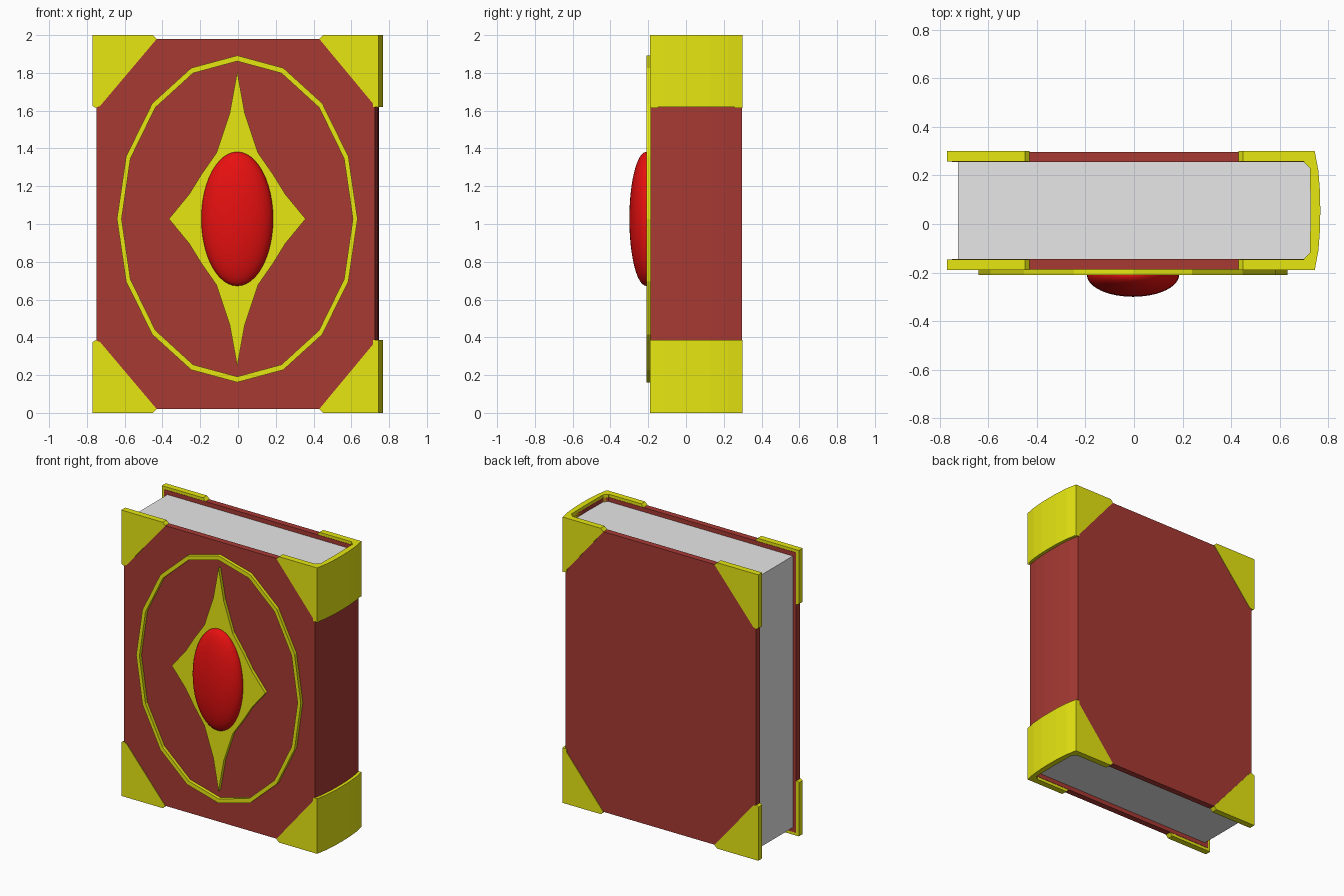
import bpy, bmesh, math

cube = bpy.data.objects.get("Cube")
if cube:
    bpy.data.objects.remove(cube, do_unlink=True)


def material(name, rgb):
    m = bpy.data.materials.new(name)
    m.use_nodes = True
    m.diffuse_color = (*rgb, 1)
    m.node_tree.nodes["Principled BSDF"].inputs["Base Color"].default_value = (*rgb, 1)
    return m


LEATHER = material("leather red", (0.39, 0.042, 0.034))
GOLD = material("yellow gold", (0.8, 0.8, 0.006))
PAPER = material("page grey", (0.8, 0.8, 0.8))
RUBY = material("gem red", (0.8, 0.005, 0.005))


def finish(name, bm, mat):
    bmesh.ops.recalc_face_normals(bm, faces=bm.faces[:])
    mesh = bpy.data.meshes.new(name)
    bm.to_mesh(mesh)
    bm.free()
    mesh.materials.append(mat)
    ob = bpy.data.objects.new(name, mesh)
    bpy.context.collection.objects.link(ob)
    return ob


def prism(name, outline, lo, hi, mat, axis="z"):
    """Extrude an outline in xy along z, or an outline in xz along y."""
    place = (lambda a, b, h: (a, b, h)) if axis == "z" else (lambda a, b, h: (a, h, b))
    bm = bmesh.new()
    low = [bm.verts.new(place(a, b, lo)) for a, b in outline]
    high = [bm.verts.new(place(a, b, hi)) for a, b in outline]
    bm.faces.new(low)
    bm.faces.new(high)
    for i in range(len(low)):
        j = (i + 1) % len(low)
        bm.faces.new((low[i], low[j], high[j], high[i]))
    return finish(name, bm, mat)


FRONT, BACK, MID = -0.19, 0.30, 0.055
BOARD = 0.043
SKIN = 0.003


def both_ways(half):
    """Mirror a half profile about the middle of the thickness."""
    return half + [(x, 2 * MID - y) for x, y in reversed(half) if y != MID]


# Profiles of the rounded spine
inner = both_ways([(0.70, FRONT + 0.045), (0.725, -0.12), (0.728, MID)])
gold_arc = both_ways([(0.745, FRONT), (0.76, -0.11), (0.767, -0.02), (0.768, MID)])
red_arc = both_ways([(0.725, FRONT + SKIN), (0.738, -0.11), (0.745, -0.02), (0.746, MID)])

# Leather cover: two boards joined by the spine
f, b = FRONT + SKIN, BACK - SKIN
cover = [(-0.75, f)] + red_arc + [(-0.75, b), (-0.75, BACK - 0.045)]
cover += inner[::-1] + [(-0.75, FRONT + 0.045)]
prism("cover", cover, 0.02, 1.98, LEATHER)

# Page block
pages = [(-0.725, FRONT + 0.045)] + inner + [(-0.725, BACK - 0.045)]
prism("pages", pages, 0.05, 1.95, PAPER)

# Gold bands around the spine
band = [(0.715, FRONT)] + gold_arc + [(0.715, BACK)] + inner[::-1]
for place, lo, hi in (("lower", 0, 0.385), ("upper", 1.62, 2)):
    prism(place + "_spine_band", band, lo, hi, GOLD)

# Gold corner plates on both boards
edge_corner = [(0.77, 0), (0.45, 0), (0.43, 0.02), (0.73, 0.375), (0.755, 0.385), (0.77, 0.375)]
spine_corner = [(0.745, 0), (0.45, 0), (0.43, 0.02), (0.725, 0.375), (0.745, 0.385)]
for face, y0, y1 in (("front", FRONT, FRONT + BOARD), ("back", BACK - BOARD, BACK)):
    for side, sx, shape in (("edge", -1, edge_corner), ("spine", 1, spine_corner)):
        for level in ("lower", "upper"):
            pts = [(sx * x, z if level == "lower" else 2 - z) for x, z in shape]
            prism(f"{face}_{level}_{side}_corner", pts, y0, y1, GOLD, "y")

# Gold oval ring of sixteen straight segments
CX, CZ, OUT = -0.004, 1.027, -0.21
bm = bmesh.new()
loops = []
for rx, rz, y in ((0.637, 0.865, OUT), (0.612, 0.835, OUT), (0.612, 0.835, f), (0.637, 0.865, f)):
    angles = [math.tau * i / 16 for i in range(16)]
    loops.append([bm.verts.new((CX + rx * math.cos(a), y, CZ + rz * math.sin(a))) for a in angles])
for k in range(4):
    p, q = loops[k], loops[(k + 1) % 4]
    for i in range(16):
        j = (i + 1) % 16
        bm.faces.new((p[i], p[j], q[j], q[i]))
finish("oval_ring", bm, GOLD)

# Gold four-pointed star with curved-in sides
quarter = [(0, 0.78), (0.04, 0.56), (0.11, 0.35), (0.19, 0.235), (0.255, 0.13), (0.362, 0)]
half = quarter + [(x, -z) for x, z in quarter[-2::-1]]
star = half + [(-x, z) for x, z in half[-2:0:-1]]
prism("star", [(CX + x, CZ + z) for x, z in star], OUT, f, GOLD, "y")

# Oval gem, domed out of the star
bpy.ops.mesh.primitive_uv_sphere_add(segments=48, ring_count=24, location=(CX, OUT, CZ))
gem = bpy.context.object
gem.name = "gem"
gem.scale = (0.19, 0.09, 0.355)
bpy.ops.object.transform_apply(location=False, rotation=False, scale=True)
bm = bmesh.new()
bm.from_mesh(gem.data)
bmesh.ops.bisect_plane(bm, geom=bm.verts[:] + bm.edges[:] + bm.faces[:],
                       plane_co=(0, 0.005, 0), plane_no=(0, 1, 0), clear_outer=True)
bm.to_mesh(gem.data)
bm.free()
gem.data.materials.append(RUBY)
bpy.ops.object.shade_smooth()
